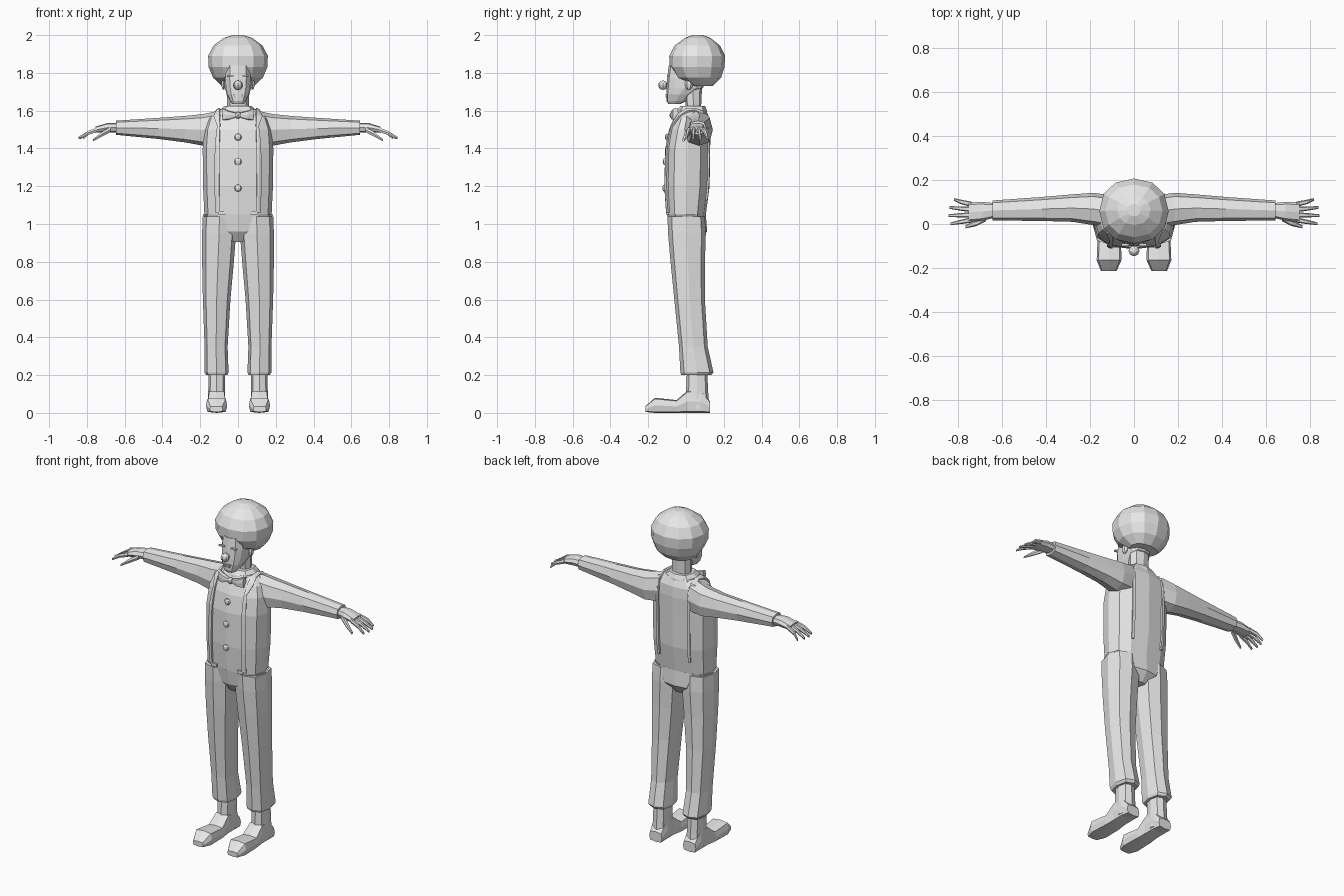
import bpy, bmesh, math
from mathutils import Vector, Matrix

cube = bpy.data.objects.get("Cube")
if cube:
    bpy.data.objects.remove(cube, do_unlink=True)

GREY = (0.8, 0.8, 0.8, 1)
mat = bpy.data.materials.new("plain grey")
mat.use_nodes = True
mat.diffuse_color = GREY
next(n for n in mat.node_tree.nodes if n.type == 'BSDF_PRINCIPLED').inputs["Base Color"].default_value = GREY


def finish(name, bm, mirror=False):
    bmesh.ops.recalc_face_normals(bm, faces=bm.faces[:])
    mesh = bpy.data.meshes.new(name)
    bm.to_mesh(mesh)
    bm.free()
    mesh.materials.append(mat)
    ob = bpy.data.objects.new(name, mesh)
    bpy.context.collection.objects.link(ob)
    if mirror:
        ob.modifiers.new("mirror", 'MIRROR').use_mirror_merge = False
    return ob


def loft(name, axis, rings, sides=8, power=0.75, mirror=False):
    """Skin rounded sections; each ring is (position, a0, a1, b0, b1)."""
    bm = bmesh.new()
    loops = []
    for pos, a0, a1, b0, b1 in rings:
        loop = []
        for i in range(sides):
            t = 2 * math.pi * i / sides
            c, s = round(math.cos(t), 5), round(math.sin(t), 5)
            a = (a0 + a1) / 2 + (a1 - a0) / 2 * math.copysign(abs(c) ** power, c)
            b = (b0 + b1) / 2 + (b1 - b0) / 2 * math.copysign(abs(s) ** power, s)
            co = {'x': (pos, a, b), 'y': (a, pos, b), 'z': (a, b, pos)}[axis]
            loop.append(bm.verts.new(co))
        loops.append(loop)
    for low, high in zip(loops, loops[1:]):
        for i in range(sides):
            j = (i + 1) % sides
            bm.faces.new((low[i], low[j], high[j], high[i]))
    bm.faces.new(loops[0])
    bm.faces.new(loops[-1])
    return finish(name, bm, mirror)


def column(name, rings, sides=12, power=0.8):
    """Upright centred part; each ring is (z, half width, front, back)."""
    return loft(name, 'z', [(z, -w, w, f, b) for z, w, f, b in rings], sides, power)


def ball(name, centre, radius, segments=8, mirror=False, scale=(1, 1, 1)):
    bm = bmesh.new()
    bmesh.ops.create_uvsphere(bm, u_segments=segments, v_segments=6, radius=radius,
                              matrix=Matrix.LocRotScale(Vector(centre), None, Vector(scale)))
    return finish(name, bm, mirror)


def block(name, centre, size, mirror=False):
    bm = bmesh.new()
    bmesh.ops.create_cube(bm, size=1, matrix=Matrix.LocRotScale(Vector(centre), None, Vector(size)))
    return finish(name, bm, mirror)


# Body and trousers
torso = column("shirt_body", [
    (1.05, .178, -.105, .105), (1.2, .185, -.115, .125), (1.4, .187, -.11, .128),
    (1.5, .18, -.09, .13), (1.56, .16, -.065, .125), (1.605, .1, -.04, .105)])
column("trouser_seat", [
    (.905, .04, -.05, .07), (.96, .125, -.088, .112), (1.05, .187, -.1, .105)])
loft("trouser_leg", 'z', [
    (.2, .055, .168, -.025, .135), (.215, .05, .178, -.03, .145), (.35, .055, .177, -.037, .115),
    (.6, .04, .186, -.062, .1), (.8, .022, .19, -.082, .1), (.95, .01, .19, -.095, .105),
    (1.04, .01, .187, -.098, .1)], mirror=True)

# Shoes and ankles
loft("ankle", 'z', [
    (.02, .066, .16, .01, .125), (.1, .068, .158, 0, .118), (.22, .07, .155, .005, .112)],
    mirror=True)
loft("shoe", 'y', [
    (-.215, .08, .15, .005, .035), (-.165, .057, .17, 0, .08), (-.05, .06, .165, 0, .068),
    (.01, .066, .16, 0, .12), (.08, .066, .16, 0, .12), (.128, .07, .155, 0, .06)],
    power=.45, mirror=True)

# Arms and hands
loft("sleeve", 'x', [
    (.1, -.02, .13, 1.42, 1.6), (.185, -.005, .142, 1.415, 1.582), (.28, .01, .135, 1.432, 1.572),
    (.42, .014, .123, 1.45, 1.562), (.645, .016, .107, 1.472, 1.547)], mirror=True)
loft("palm", 'x', [
    (.63, .03, .095, 1.485, 1.535), (.69, .015, .1, 1.485, 1.535), (.755, .008, .1, 1.483, 1.515)],
    mirror=True)
for i, finger in enumerate(("index", "middle", "ring", "little")):
    y = .018 + .024 * i
    spread = (i - 1.3) * .013
    tip = (.835, .845, .84, .82)[i]
    loft(finger + "_finger", 'x', [
        (.74, y - .012, y + .012, 1.488, 1.514),
        (.79, y + spread / 2 - .01, y + spread / 2 + .01, 1.472, 1.496),
        (tip, y + spread - .006, y + spread + .006, 1.448, 1.462)], 6, mirror=True)
loft("thumb", 'x', [
    (.675, .012, .042, 1.485, 1.515), (.72, -.01, .018, 1.462, 1.49),
    (.768, -.02, -.006, 1.437, 1.45)], 6, mirror=True)

# Head
column("neck", [
    (1.56, .062, -.005, .095), (1.62, .057, -.002, .08), (1.72, .057, -.01, .085)], 8)
column("face", [
    (1.635, .03, -.094, -.03), (1.65, .042, -.102, .0), (1.685, .06, -.104, .035),
    (1.72, .069, -.104, .09), (1.77, .074, -.1, .11), (1.84, .07, -.091, .12)], 12, .75)
column("curly_hair", [
    (1.73, .085, .025, .14), (1.775, .132, -.055, .186), (1.83, .155, -.086, .204),
    (1.89, .158, -.089, .207), (1.945, .13, -.06, .18), (1.985, .075, -.005, .13),
    (2, .03, .035, .09)], 12, .92)
ball("ear", (.077, .015, 1.74), .03, 6, True, (.4, .7, 1))
ball("round_nose", (0, -.122, 1.735), .025)
block("eyebrow", (.04, -.095, 1.785), (.035, .012, .008), True)
block("upper_lip", (0, -.102, 1.685), (.045, .012, .007))
block("lower_lip", (0, -.102, 1.673), (.035, .012, .006))

# Collar, bow tie and buttons
column("collar", [(1.575, .105, -.05, .11), (1.6, .1, -.048, .112), (1.625, .072, -.03, .1)], 8)
loft("bow_wing", 'x', [
    (.008, -.078, -.058, 1.565, 1.588), (.05, -.082, -.05, 1.552, 1.6),
    (.083, -.07, -.04, 1.548, 1.615)], 8, .5, True)
ball("bow_knot", (0, -.07, 1.576), .018)
for z, y in ((1.19, -.114), (1.33, -.112), (1.46, -.1)):
    ball("shirt_button", (0, y, z), .019, scale=(1, .6, 1))

# Braces hugging the shirt, front hem to back
bm = bmesh.new()
path = [(-.12, 1.06 + .06 * i) for i in range(9)]
path += [(-.05, 1.585), (0, 1.62), (.05, 1.63), (.1, 1.6)]
path += [(.16, 1.54 - .06 * i) for i in range(8)]
rows = [[bm.verts.new((x, y, z)) for x in (.1, .118, .136)] for y, z in path]
for a, b in zip(rows, rows[1:]):
    for i in range(2):
        bm.faces.new((a[i], a[i + 1], b[i + 1], b[i]))
strap = finish("shoulder_strap", bm)
wrap = strap.modifiers.new("hug", 'SHRINKWRAP')
wrap.target = torso
wrap.wrap_method = 'NEAREST_SURFACEPOINT'
wrap.wrap_mode = 'OUTSIDE_SURFACE'
wrap.offset = .006
thick = strap.modifiers.new("thickness", 'SOLIDIFY')
thick.thickness = .01
thick.offset = 0
strap.modifiers.new("mirror", 'MIRROR')
block("strap_clip", (.085, -.096, 1.06), (.035, .02, .018), True)
